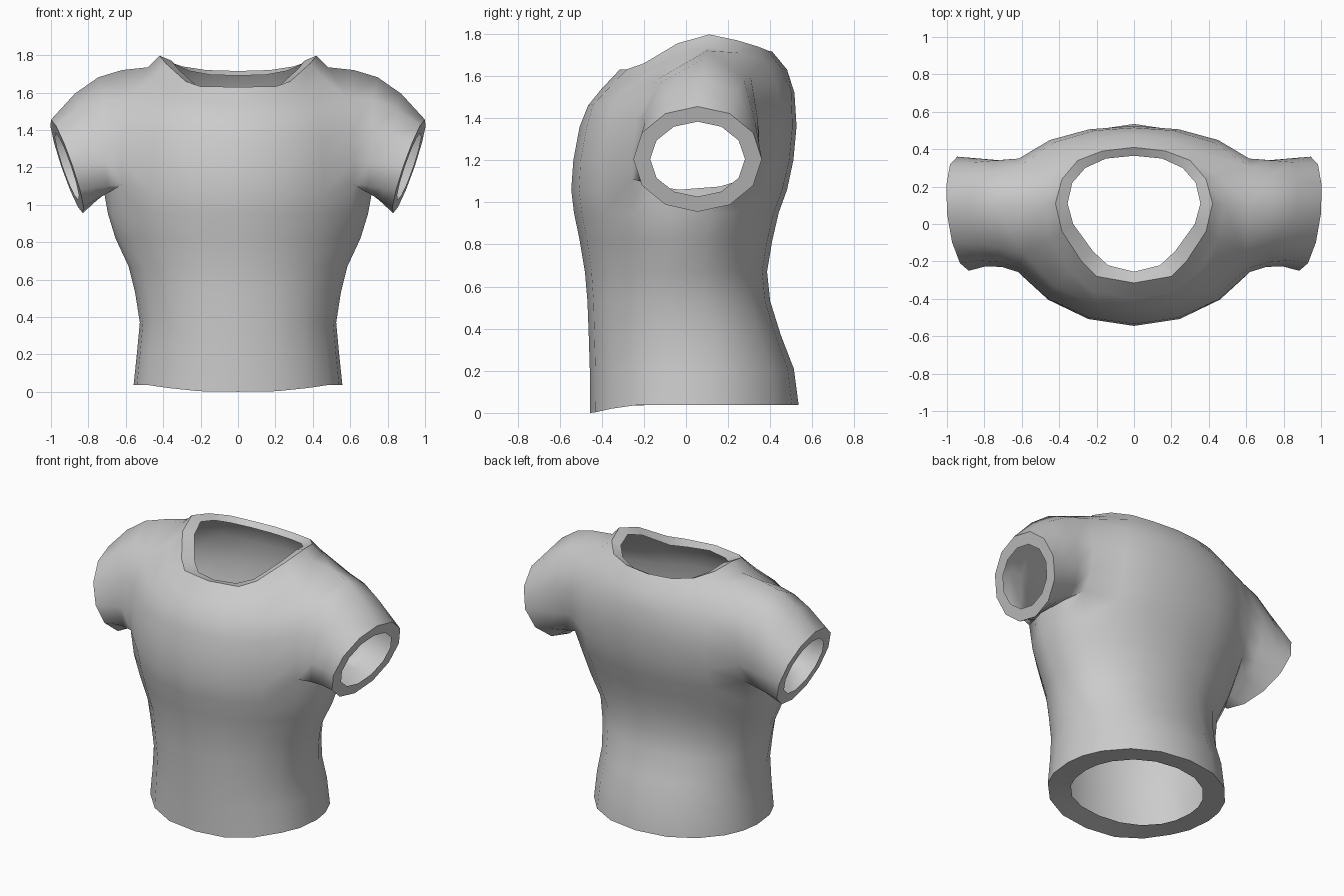
import bpy, bmesh, math
from mathutils import Vector

if "Cube" in bpy.data.objects:
    bpy.data.objects.remove(bpy.data.objects["Cube"])

bm = bmesh.new()
ANGLES = [0, 20, 40, 60, 75, 90, 105, 120, 140, 160, 180]  # half ring, front to back


def torso_point(row, col):
    z, w, front, back, front_pow, back_pow = row
    a = math.radians(ANGLES[col])
    c = math.cos(a)
    mid, half = (front + back) / 2, (back - front) / 2
    y = mid - half * c ** front_pow if c >= 0 else mid + half * abs(c) ** back_pow
    x = w * math.sin(a) ** (0.92 if z < 0.6 else 1) if 0 < col < 10 else 0
    return Vector((x, y, z))


def add(points):
    return [bm.verts.new(p) for p in points]


def bridge(a, b, closed=False):
    n = len(a)
    for i in range(n if closed else n - 1):
        j = (i + 1) % n
        bm.faces.new((a[i], a[j], b[j], b[i]))


def crease(ring, closed=False):
    for a, b in zip(ring, ring[1:] + ring[:1] if closed else ring[1:]):
        bm.edges.get((a, b)).smooth = False


# Lower body: height, half width, front y, back y, front and back roundness
rows = [(0.037, 0.558, -0.455, 0.535, 0.85, 1.05), (0.21, 0.54, -0.457, 0.512, 0.9, 1.0),
        (0.37, 0.525, -0.462, 0.45, 0.98, 0.92), (0.53, 0.55, -0.468, 0.40, 1.1, 0.9),
        (0.67, 0.585, -0.48, 0.385, 1.2, 0.9), (0.82, 0.655, -0.505, 0.41, 1.28, 0.85),
        (0.95, 0.695, -0.532, 0.44, 1.28, 0.8), (1.06, 0.715, -0.545, 0.48, 1.2, 0.72)]
body = []
for k, row in enumerate(rows):
    pts = [torso_point(row, c) for c in range(11)]
    if k == 0:  # hem dips at the front
        pts[0].z, pts[1].z, pts[2].z = 0.0, 0.003, 0.02
    if k == len(rows) - 1:  # armhole curves up around the arm
        for c, dz in ((3, 0.05), (4, 0.015), (6, 0.015), (7, 0.05)):
            pts[c].z += dz
        pts[4].x, pts[7].x = 0.675, 0.63
    body.append(add(pts))
for a, b in zip(body, body[1:]):
    bridge(a, b)
pit = body[-1]

# Chest and upper back panels on either side of the armhole
fronts, backs = [pit[:4]], [pit[7:]]
for row in [(1.2, 0.705, -0.535, 0.51, 1.1, 0.6), (1.36, 0.70, -0.505, 0.525, 1.08, 0.6)]:
    f = [torso_point(row, c) for c in range(4)]
    b = [torso_point(row, c) for c in range(7, 11)]
    for p in (f[3], b[0]):
        p.z += 0.04
        p.x += 0.01
    fronts.append(add(f))
    backs.append(add(b))
for panel in (fronts, backs):
    for a, b in zip(panel, panel[1:]):
        bridge(a, b)

# Yoke, collar base, neck edge and collar lip, each from front centre to back centre
yoke = add([(0, -.465, 1.46), (.2, -.44, 1.465), (.42, -.335, 1.50), (.59, -.16, 1.57), (.62, .1, 1.72),
            (.62, .305, 1.61), (.43, .435, 1.55), (.21, .50, 1.52), (0, .515, 1.52)])
base = add([(0, -.40, 1.54), (.22, -.36, 1.55), (.35, -.25, 1.59), (.45, -.08, 1.68), (.48, .1, 1.735),
            (.45, .26, 1.71), (.35, .38, 1.67), (.19, .455, 1.635), (0, .48, 1.63)])
neck = add([(0, -.315, 1.63), (.2, -.28, 1.632), (.28, -.20, 1.66), (.385, -.04, 1.755), (.42, .11, 1.797),
            (.385, .24, 1.77), (.30, .34, 1.74), (.17, .39, 1.72), (0, .41, 1.715)])
lip = add([(0, -.255, 1.615), (.14, -.22, 1.615), (.22, -.145, 1.635), (.325, 0, 1.73), (.355, .11, 1.77),
           (.33, .22, 1.745), (.26, .30, 1.715), (.15, .35, 1.695), (0, .365, 1.69)])
bridge(fronts[-1], yoke[:4])
bridge(backs[-1], yoke[5:])
for a, b in ((yoke, base), (base, neck), (neck, lip)):
    bridge(a, b)
crease(neck)

# Hem lip, turned inward
hem_lip = add([(v.co.x * 0.74, 0.04 + (v.co.y - 0.04) * 0.755, max(v.co.z, 0.035)) for v in body[0]])
bridge(hem_lip, body[0])
crease(body[0])


def cuff_ring(ry, rz):
    ring = []
    for i in range(12):
        a = math.radians(30 * i)
        y, z = 0.055 - ry * math.sin(a), 1.205 - rz * math.cos(a)
        ring.append(Vector((0.83 + 0.34 * (z - 0.955) + 0.1 * (y - 0.06), y, z)))
    return ring


# Sleeve: armhole loop starting under the arm, going up the front
armhole = [pit[5], pit[4], pit[3], fronts[1][3], fronts[2][3], yoke[3], yoke[4],
           yoke[5], backs[2][0], backs[1][0], pit[7], pit[6]]
cuff = cuff_ring(0.305, 0.25)
prev = armhole
for t in (1 / 3, 2 / 3, 1):
    ring = []
    for i, (v, c) in enumerate(zip(armhole, cuff)):
        p = v.co.lerp(c, t)
        if t < 1:
            a = math.radians(30 * i)
            p.z += 0.05 * max(0, -math.cos(a))
            p.y += 0.025 * max(0, math.sin(a))
        ring.append(p)
    ring = add(ring)
    bridge(prev, ring, True)
    prev = ring
bridge(prev, add(cuff_ring(0.225, 0.178)), True)  # cuff lip
crease(prev, True)

bmesh.ops.recalc_face_normals(bm, faces=bm.faces)
if sum(f.normal.dot(f.calc_center_median() - Vector((0, 0, 0.9))) for f in bm.faces) < 0:
    bmesh.ops.reverse_faces(bm, faces=bm.faces)
mesh = bpy.data.meshes.new("shirt")
bm.to_mesh(mesh)
bm.free()
shirt = bpy.data.objects.new("shirt", mesh)
bpy.context.collection.objects.link(shirt)

mirror = shirt.modifiers.new("mirror", 'MIRROR')
mirror.use_clip = True

grey = bpy.data.materials.new("grey cloth")
grey.diffuse_color = (0.6, 0.6, 0.6, 1)
grey.use_nodes = True
grey.node_tree.nodes["Principled BSDF"].inputs["Base Color"].default_value = grey.diffuse_color
mesh.materials.append(grey)

bpy.context.view_layer.objects.active = shirt
shirt.select_set(True)
bpy.ops.object.convert(target='MESH')
bpy.ops.object.shade_smooth_by_angle(angle=math.radians(75), keep_sharp_edges=True)
